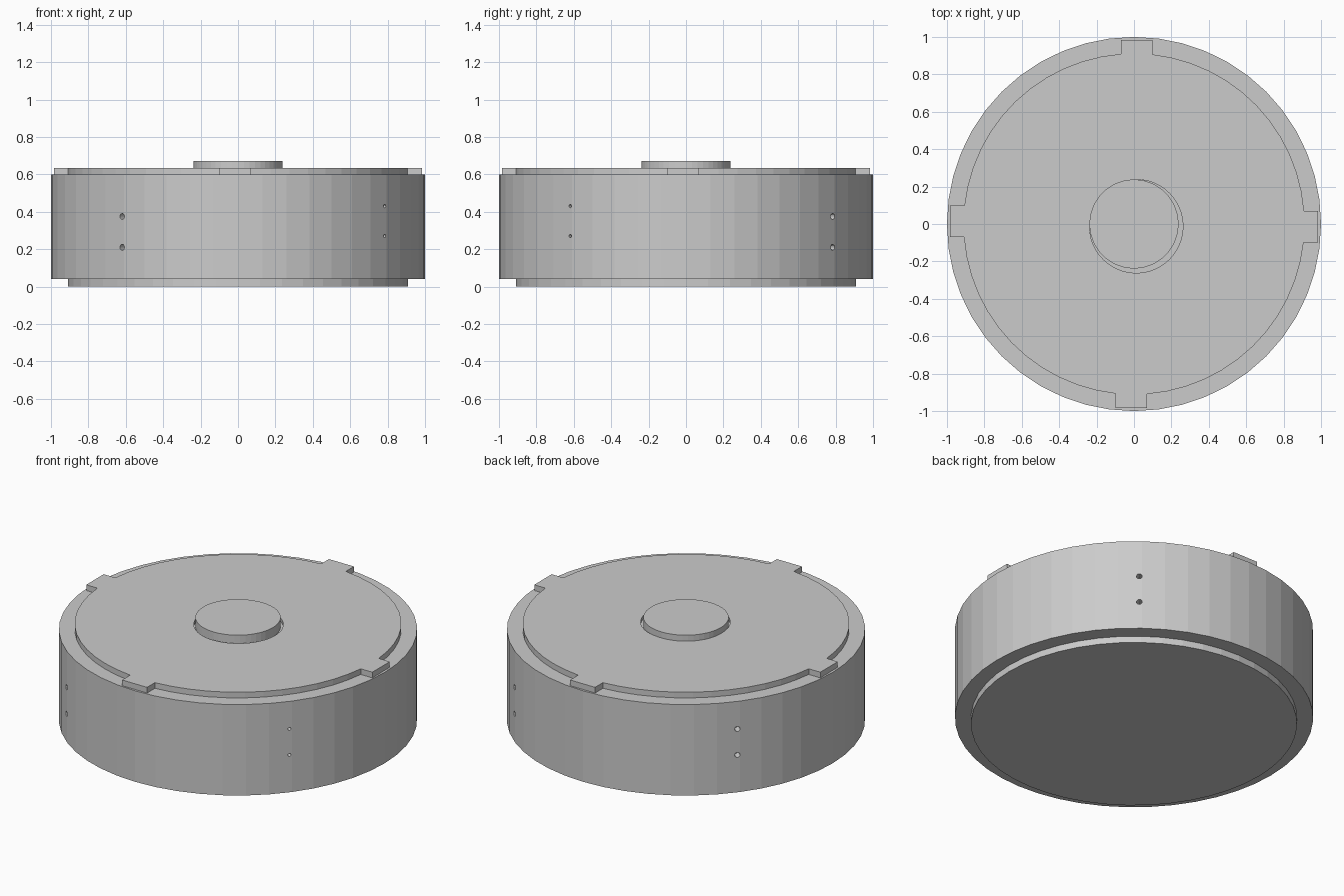
import bpy, bmesh, math
from mathutils import Matrix, Vector

if "Cube" in bpy.data.objects:
    bpy.data.objects.remove(bpy.data.objects["Cube"])

SIDES = 48
grey = bpy.data.materials.new("plain_grey")
grey.diffuse_color = (0.6, 0.6, 0.6, 1)
grey.use_nodes = True
grey.node_tree.nodes["Principled BSDF"].inputs["Base Color"].default_value = grey.diffuse_color


def prism(name, outline, z0, z1):
    """Extrude a closed xy outline from z0 to z1."""
    bm = bmesh.new()
    face = bm.faces.new([bm.verts.new((x, y, z0)) for x, y in outline])
    top = bmesh.ops.extrude_face_region(bm, geom=[face])
    moved = [v for v in top["geom"] if isinstance(v, bmesh.types.BMVert)]
    bmesh.ops.translate(bm, verts=moved, vec=(0, 0, z1 - z0))
    bmesh.ops.recalc_face_normals(bm, faces=bm.faces)
    mesh = bpy.data.meshes.new(name)
    bm.to_mesh(mesh)
    bm.free()
    mesh.materials.append(grey)
    obj = bpy.data.objects.new(name, mesh)
    bpy.context.collection.objects.link(obj)
    return obj


def circle(r, cx=0, cy=0, n=SIDES):
    return [(cx + r * math.cos(2 * math.pi * i / n),
             cy + r * math.sin(2 * math.pi * i / n)) for i in range(n)]


def cut(target, cutter):
    """Subtract the cutter from the target, then delete it."""
    mod = target.modifiers.new("cut", "BOOLEAN")
    mod.operation = "DIFFERENCE"
    mod.solver = "EXACT"
    mod.object = cutter
    bpy.context.view_layer.update()
    bpy.context.view_layer.objects.active = target
    bpy.ops.object.modifier_apply(modifier=mod.name)
    bpy.data.objects.remove(cutter)


# Plinth and main drum
prism("base_plinth", circle(0.91), 0, 0.04)
drum = prism("drum_body", circle(1.0), 0.04, 0.60)

# Pairs of small radial screw holes: angle, radius, two heights
for angle, r, heights in ((51.7, 0.016, (0.21, 0.375)), (141.7, 0.016, (0.27, 0.43)),
                          (231.7, 0.016, (0.21, 0.375)), (-38.3, 0.009, (0.27, 0.43))):
    a = math.radians(angle)
    for z in heights:
        hole = prism("hole_cutter", circle(r, n=12), 0.95, 1.05)
        hole.matrix_world = (Matrix.Translation((0, 0, z)) @ Matrix.Rotation(a, 4, "Z")
                             @ Matrix.Rotation(math.pi / 2, 4, "Y"))
        cut(drum, hole)

# Lid: disc outline with four locking tabs, offset to one side
R, OUT, LO, HI = 0.912, 0.985, -0.10, 0.07
start, end = math.asin(HI / R), math.pi / 2 - math.asin(-LO / R)
quarter = [(OUT, LO), (OUT, HI)]
for i in range(13):
    t = start + (end - start) * i / 12
    quarter.append((R * math.cos(t), R * math.sin(t)))
outline = []
for k in range(4):
    turn = Matrix.Rotation(k * math.pi / 2, 2)
    outline += [tuple(turn @ Vector(p)) for p in quarter]
lid = prism("tabbed_lid", outline, 0.60, 0.635)

# Slightly off-centre recess around the knob
cut(lid, prism("recess_cutter", circle(0.25, 0.012, -0.012), 0.615, 0.70))

# Centre knob
prism("centre_knob", circle(0.238), 0.605, 0.672)
